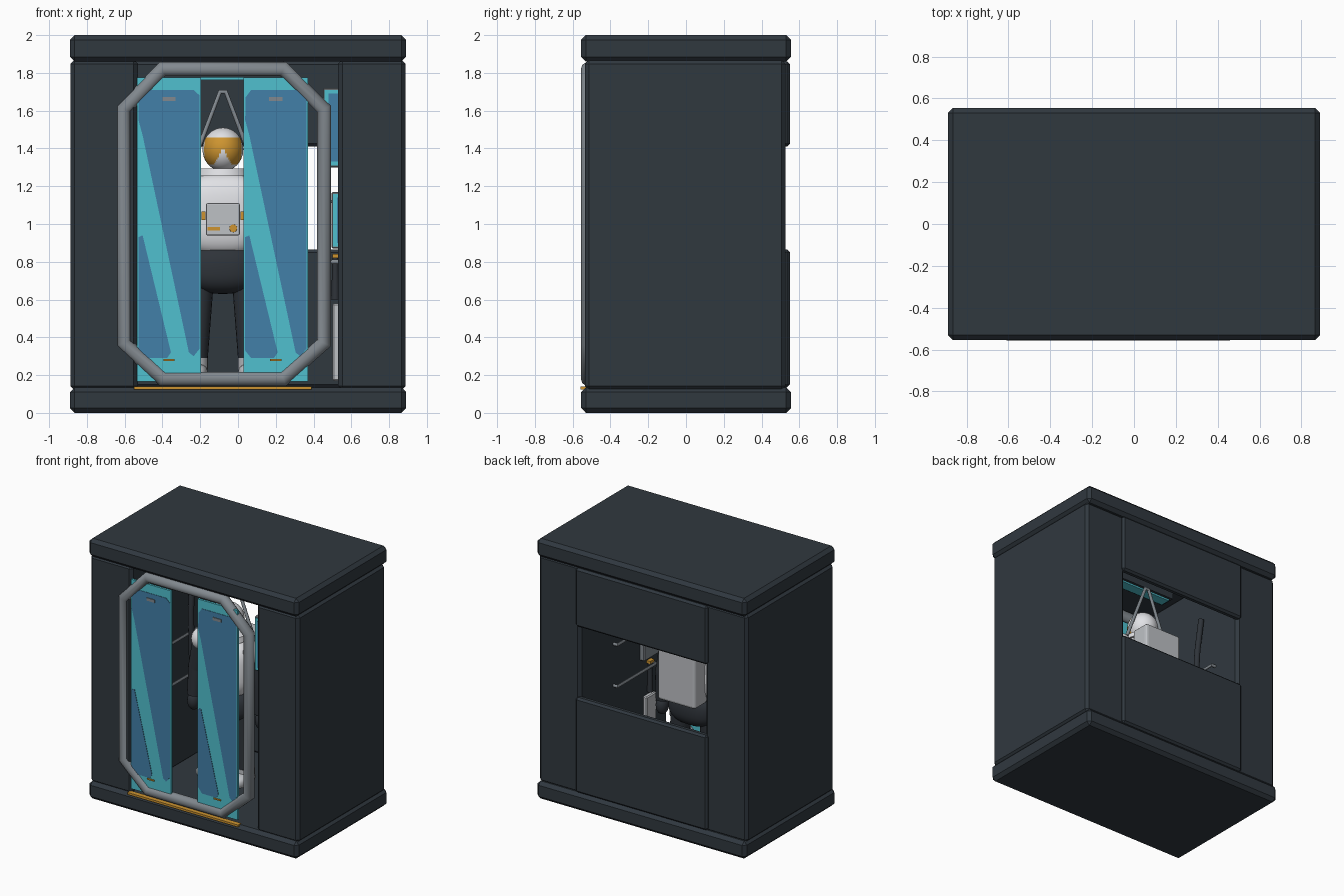
import bpy, bmesh, math
from mathutils import Vector

if "Cube" in bpy.data.objects:
    bpy.data.objects.remove(bpy.data.objects["Cube"])

def lin(v):
    v /= 255
    return v / 12.92 if v < 0.04045 else ((v + 0.055) / 1.055) ** 2.4

def mat(name, r, g, b):
    m = bpy.data.materials.new(name)
    m.diffuse_color = (lin(r), lin(g), lin(b), 1)
    m.use_nodes = True
    m.node_tree.nodes["Principled BSDF"].inputs["Base Color"].default_value = m.diffuse_color
    return m

SHELL = mat("dark_shell", 48, 56, 63)
CLOTH = mat("dark_cloth", 46, 51, 57)
METAL = mat("grey_metal", 130, 137, 143)
TEAL = mat("teal_glass", 80, 192, 207)
BLUE = mat("blue_glass", 66, 128, 168)
WHITE = mat("white_suit", 225, 226, 230)
GREY = mat("light_grey", 190, 193, 197)
GOLD = mat("gold", 205, 148, 48)

def finish(ob, name, m):
    ob.name = name
    ob.data.materials.clear()
    ob.data.materials.append(m)
    return ob

def from_bm(bm, name, m):
    bmesh.ops.recalc_face_normals(bm, faces=bm.faces)
    me = bpy.data.meshes.new(name)
    bm.to_mesh(me)
    bm.free()
    ob = bpy.data.objects.new(name, me)
    bpy.context.collection.objects.link(ob)
    return finish(ob, name, m)

def box(name, m, x, y, z, bevel=0.0, segs=1):
    """Box from (min, max) ranges, with optional bevel."""
    bm = bmesh.new()
    bmesh.ops.create_cube(bm, size=1)
    for v in bm.verts:
        v.co = [r[0] + (c + 0.5) * (r[1] - r[0]) for c, r in zip(v.co, (x, y, z))]
    if bevel:
        bmesh.ops.bevel(bm, geom=bm.edges[:], offset=bevel, segments=segs, profile=0.5, affect='EDGES')
    return from_bm(bm, name, m)

def smooth(ob, angle=40):
    bpy.ops.object.select_all(action='DESELECT')
    ob.select_set(True)
    bpy.context.view_layer.objects.active = ob
    bpy.ops.object.shade_smooth_by_angle(angle=math.radians(angle))
    return ob

def ball(name, m, c, r, seg=32, power=1.0):
    """Ellipsoid; power below 1 makes it boxier."""
    bm = bmesh.new()
    bmesh.ops.create_uvsphere(bm, u_segments=seg, v_segments=seg // 2, radius=1)
    for v in bm.verts:
        v.co = [ci + ri * math.copysign(abs(k) ** power, k) for ci, ri, k in zip(c, r, v.co)]
    return smooth(from_bm(bm, name, m))

def tube(name, m, pts, r, cyclic=False):
    cu = bpy.data.curves.new(name, 'CURVE')
    cu.dimensions = '3D'
    cu.bevel_depth = r
    cu.bevel_resolution = 3
    cu.use_fill_caps = True
    s = cu.splines.new('POLY')
    s.points.add(len(pts) - 1)
    for p, q in zip(s.points, pts):
        p.co = (*q, 1)
    s.use_cyclic_u = cyclic
    ob = bpy.data.objects.new(name, cu)
    bpy.context.collection.objects.link(ob)
    bpy.ops.object.select_all(action='DESELECT')
    ob.select_set(True)
    bpy.context.view_layer.objects.active = ob
    bpy.ops.object.convert(target='MESH')
    return smooth(finish(bpy.context.object, name, m))

def limb(name, m, a, b, r1, r2):
    """Tapered cylinder between two points."""
    a, b = Vector(a), Vector(b)
    bm = bmesh.new()
    bmesh.ops.create_cone(bm, cap_ends=True, segments=20, radius1=r1, radius2=r2, depth=(b - a).length)
    q = (b - a).to_track_quat('Z', 'Y')
    for v in bm.verts:
        v.co = q @ v.co + (a + b) / 2
    return smooth(from_bm(bm, name, m))

def plate(name, m, pts, y, t=0.004):
    """Thin front-facing plate from an xz outline."""
    bm = bmesh.new()
    f = bm.faces.new([bm.verts.new((px, y, pz)) for px, pz in pts])
    g = bmesh.ops.extrude_face_region(bm, geom=[f])["geom"]
    bmesh.ops.translate(bm, vec=(0, t, 0), verts=[e for e in g if isinstance(e, bmesh.types.BMVert)])
    return from_bm(bm, name, m)

CX = -0.08  # centre line of suit and doorway

# Cabinet shell
box("base_slab", SHELL, (-.89, .89), (-.555, .555), (0, .135), .025)
box("top_slab", SHELL, (-.89, .89), (-.555, .555), (1.86, 2), .025)
for s, n in ((-1, "left"), (1, "right")):
    box(n + "_pillar", SHELL, sorted((s * .53, s * .887)), (-.535, .527), (.12, 1.87), .022)
box("back_lower_panel", SHELL, (-.56, .56), (.495, .55), (.135, .865), .015)
box("back_upper_panel", SHELL, (-.56, .56), (.495, .55), (1.41, 1.86), .015)

# Octagonal door ring
ring = [(-.40, 1.82), (.24, 1.82), (.455, 1.61), (.455, .37), (.24, .18), (-.40, .18), (-.605, .37), (-.605, 1.61)]
tube("door_ring", METAL, [(x, -.515, z) for x, z in ring], .042, True)
box("sill_strip", GOLD, (-.55, .39), (-.558, -.52), (.125, .141))

# Sliding glass doors with streaked panes
upper = [(.01, 1.67), (.04, 1.71), (.30, 1.71), (.332, 1.68), (.332, .34), (.30, .30), (.275, .32), (.03, 1.47), (.008, 1.55)]
lower = [(.008, .93), (.03, .94), (.18, .32), (.16, .29), (.04, .29), (.008, .33)]
for x0, n in ((-.535, "left"), (.03, "right")):
    box(n + "_door", TEAL, (x0, x0 + .34), (-.535, -.518), (.165, 1.775))
    for part, pts in (("upper", upper), ("lower", lower)):
        plate(f"{n}_{part}_pane", BLUE, [(x0 + u, z) for u, z in pts], -.538)
    c = x0 + .17
    box(n + "_top_clip", METAL, (c - .035, c + .035), (-.543, -.53), (1.65, 1.672))
    box(n + "_bottom_clip", GOLD, (c - .03, c + .03), (-.543, -.53), (.275, .285))

# Ceiling light
box("light_housing", SHELL, (-.4, .24), (-.16, -.04), (1.775, 1.87))
box("ceiling_light", TEAL, (-.38, .22), (-.14, -.06), (1.762, 1.776))

# Wall rails
for s, n in ((-1, "left"), (1, "right")):
    for i, z in enumerate((.8, 1.12)):
        x = s * .5
        tube(f"{n}_rail_{i}", METAL, [(s * .54, -.35, z), (x, -.35, z), (x, .12 if s > 0 else .28, z),
                                      (s * .54, .12 if s > 0 else .28, z)], .012)
tube("wall_hose", CLOTH, [(-.5, .16, 1.55), (-.49, .13, 1.3), (-.48, .12, 1.0), (-.49, .16, .7), (-.52, .18, .62)], .022)

# Right wall equipment
for i, (x, z0, z1) in enumerate(((.45, 1.3, 1.72), (.495, .87, 1.17))):
    box(f"screen_{i}", METAL, (x, .54), (-.44, -.2), (z0, z1), .006)
    box(f"screen_rim_{i}", TEAL, (x + .008, .535), (-.446, -.438), (z0 + .01, z1 - .01))
    box(f"screen_glass_{i}", BLUE, (x + .028, .532), (-.449, -.445), (z0 + .03, z1 - .03))
box("equipment_box", GREY, (.5, .54), (-.36, -.24), (.17, .58), .008)
box("tool_clip", GOLD, (.5, .54), (-.33, -.28), (.82, .84))
limb("tool", CLOTH, (.515, -.3, .6), (.515, -.3, .82), .022, .015)

# Hanger
tube("hanger", METAL, [(CX - .19, .05, 1.24), (CX - .015, .05, 1.70), (CX + .015, .05, 1.70), (CX + .19, .05, 1.24)], .013)

# Helmet: gold visor on the front band, white chin wedge
helmet = ball("helmet", WHITE, (CX, 0, 1.395), (.108, .115, .115), 64)
helmet.data.materials.append(GOLD)
for p in helmet.data.polygons:
    x, y, z = p.center
    if y < -.02 and 1.315 < z < 1.455 and abs(x - CX) > (1.405 - z) * .5 and abs(x - CX) < .098:
        p.material_index = 1
limb("collar", WHITE, (CX, 0, 1.255), (CX, 0, 1.295), .145, .135)

# Suit body
ball("torso", WHITE, (CX, 0, 1.05), (.21, .14, .22), 40, .65)
ball("hips", CLOTH, (CX, 0, .765), (.2, .13, .135), 40, .8)
box("backpack", GREY, (CX - .16, CX + .16), (.08, .235), (.86, 1.28), .02, 3)
box("chest_box", GREY, (CX - .09, CX + .09), (-.19, -.1), (.94, 1.11), .008, 2)
box("chest_slot", GOLD, (CX - .082, CX - .015), (-.195, -.185), (.965, .985))
limb("chest_knob", GOLD, (CX + .055, -.18, .977), (CX + .055, -.197, .977), .022, .02)
for s, n in ((-1, "left"), (1, "right")):
    box(n + "_buckle", GOLD, sorted((CX + s * .092, CX + s * .112)), (-.165, -.12), (1.02, 1.065))
    ball(n + "_shoulder", WHITE, (CX + s * .215, 0, 1.18), (.085, .085, .085))
    limb(n + "_upper_arm", CLOTH, (CX + s * .22, 0, 1.18), (CX + s * .27, 0, .95), .07, .06)
    limb(n + "_forearm", CLOTH, (CX + s * .27, 0, .96), (CX + s * .285, -.01, .74), .06, .05)
    ball(n + "_glove", CLOTH, (CX + s * .288, -.01, .69), (.045, .05, .07))
    limb(n + "_leg", CLOTH, (CX + s * .12, 0, .74), (CX + s * .145, 0, .25), .075, .062)
    limb(n + "_boot_cuff", GREY, (CX + s * .145, 0, .23), (CX + s * .145, 0, .29), .066, .066)
    ball(n + "_boot", GREY, (CX + s * .145, -.035, .21), (.065, .11, .05), 32, .8)
